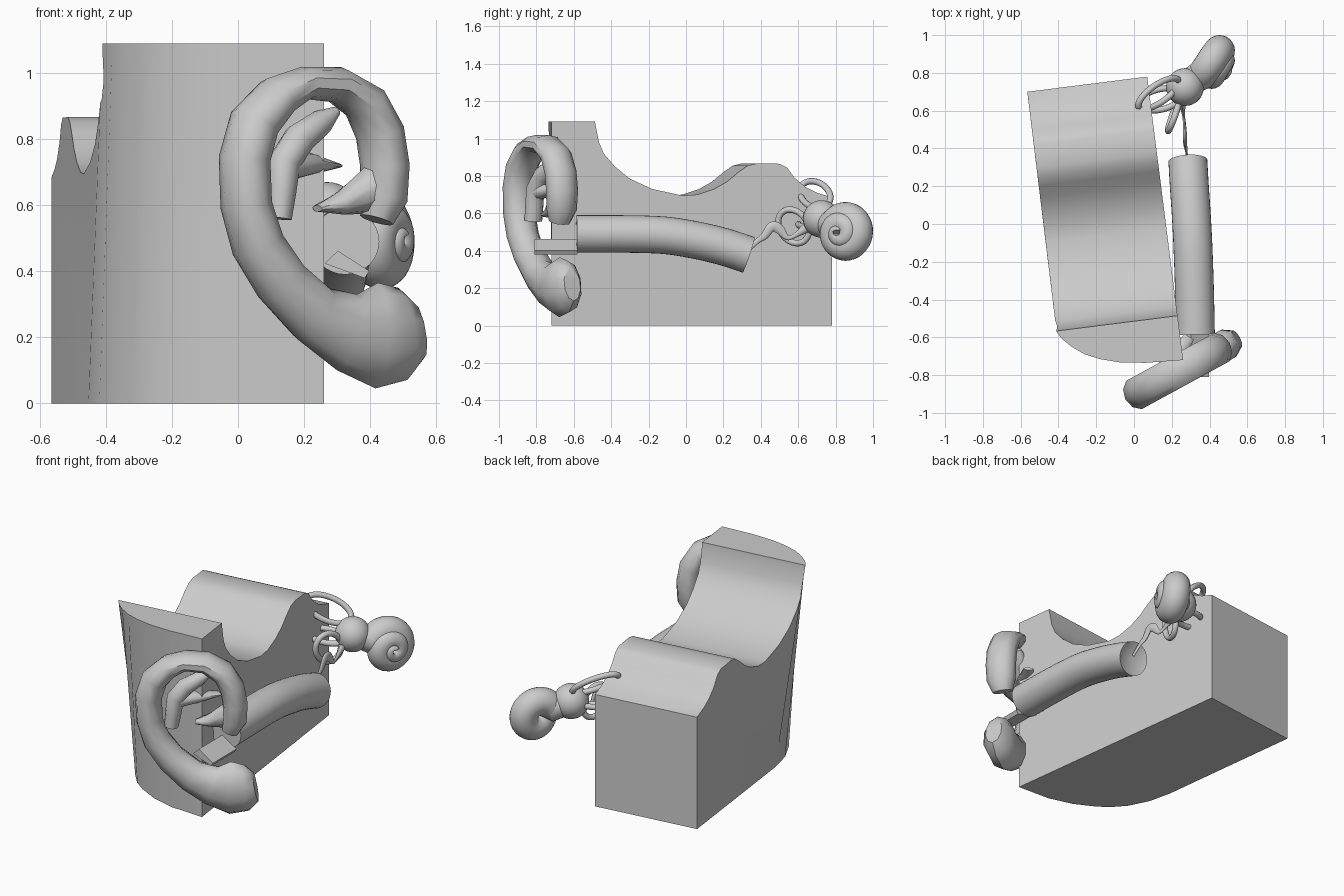
import bpy, bmesh, math
from mathutils import Vector as V

if "Cube" in bpy.data.objects:
    bpy.data.objects.remove(bpy.data.objects["Cube"])

grey = bpy.data.materials.new("plain grey")
grey.diffuse_color = (0.6, 0.6, 0.6, 1)
grey.use_nodes = True
grey.node_tree.nodes["Principled BSDF"].inputs["Base Color"].default_value = grey.diffuse_color


def finish(bm, name, angle=40):
    bmesh.ops.recalc_face_normals(bm, faces=bm.faces)
    me = bpy.data.meshes.new(name)
    bm.to_mesh(me)
    bm.free()
    me.materials.append(grey)
    ob = bpy.data.objects.new(name, me)
    bpy.context.collection.objects.link(ob)
    smooth(ob, angle)
    return ob


def smooth(ob, angle):
    ob.data.shade_smooth()
    ob.data.set_sharp_from_angle(angle=math.radians(angle))


def loft(rings, name, closed=False, angle=40, tip=None):
    """Skin a list of rings; cap the ends, optionally with a cone to tip."""
    bm = bmesh.new()
    vs = [[bm.verts.new(p) for p in r] for r in rings]
    n = len(vs[0])
    pairs = list(zip(vs, vs[1:])) + ([(vs[-1], vs[0])] if closed else [])
    for a, b in pairs:
        for i in range(n):
            j = (i + 1) % n
            bm.faces.new((a[i], a[j], b[j], b[i]))
    if not closed:
        bm.faces.new(vs[0])
        if tip:
            t = bm.verts.new(tip)
            for i in range(n):
                bm.faces.new((vs[-1][i], vs[-1][(i + 1) % n], t))
        else:
            bm.faces.new(vs[-1])
    return finish(bm, name, angle)


def sweep(path, name, hint, sides=8, closed=False, angle=40, tip=None):
    """Path of (position, half width, half depth along hint)."""
    rings, n = [], len(path)
    for i, (p, a, b) in enumerate(path):
        if closed:
            t = path[(i + 1) % n][0] - path[i - 1][0]
        else:
            t = path[min(i + 1, n - 1)][0] - path[max(i - 1, 0)][0]
        t.normalize()
        side = t.cross(hint).normalized()
        up = side.cross(t)
        rings.append([p + side * a * math.cos(k * math.tau / sides)
                      + up * b * math.sin(k * math.tau / sides) for k in range(sides)])
    return loft(rings, name, closed, angle, tip)


def spline(pts, steps):
    """Catmull-Rom resampling of number tuples."""
    out = []
    for i in range(len(pts) - 1):
        q = [pts[max(0, min(len(pts) - 1, i + k))] for k in (-1, 0, 1, 2)]
        for s in range(steps):
            t = s / steps
            out.append(tuple(0.5 * (2 * b + (c - a) * t + (2 * a - 5 * b + 4 * c - d) * t * t
                                    + (3 * b - a - 3 * c + d) * t ** 3)
                             for a, b, c, d in zip(*q)))
    return out + [pts[-1]]


# temporal bone block: plan loft cut by the extruded top profile
back = [(0.07, 0.78), (-0.565, 0.70)]
top_plan = [(-.41, -.57), (-.38, -.61), (-.33, -.65), (-.26, -.69), (-.18, -.715),
            (-.08, -.732), (.06, -.735), (.26, -.72)]
low_plan = [(-.453, -.22), (-.42, -.36), (-.36, -.48), (-.29, -.56), (-.218, -.61),
            (-.10, -.67), (.05, -.71), (.26, -.72)]
bone = loft([[V((x, y, 0)) for x, y in back + low_plan],
             [V((x, y, 1.09)) for x, y in back + top_plan]], "bone_block")
profile = [(-1.2, -.2), (-1.2, 1.2), (-.49, 1.2), (-.485, 1.08), (-.465, .98), (-.44, .92),
           (-.38, .85), (-.30, .785), (-.18, .73), (-.02, .695), (.06, .70), (.15, .73),
           (.22, .77), (.28, .82), (.33, .855), (.38, .867), (.50, .865), (.54, .845),
           (.58, .79), (.64, .74), (.70, .71), (.78, .685), (1.1, .68), (1.1, -.2)]
cut = loft([[V((.07 + (.78 - y) * .127 - .635 * u, y - .08 * u, z)) for y, z in profile]
            for u in (-.4, 1.4)], "profile_cutter")
mod = bone.modifiers.new("shape", 'BOOLEAN')
mod.operation, mod.object, mod.solver = 'INTERSECT', cut, 'EXACT'
bpy.context.view_layer.objects.active = bone
bpy.ops.object.modifier_apply(modifier="shape")
bpy.data.objects.remove(cut)
smooth(bone, 30)

# outer ear: a tilted plane, parts given as (x, z, half width, half depth, offset to front)
C, S = math.cos(math.radians(28.6)), math.sin(math.radians(28.6))
FRONT = V((S, -C, 0))


def ear_part(pts, name):
    path = [(V((x, -.905 + x * S / C, z)) + FRONT * n, w, d) for x, z, w, d, n in pts]
    sweep(path, name, FRONT, sides=10, angle=45)


ear_part([(.42, .555, .05, .06, 0), (.44, .62, .07, .085, 0), (.445, .72, .07, .09, 0),
          (.43, .82, .07, .09, 0), (.385, .91, .065, .09, 0), (.30, .965, .055, .09, 0),
          (.20, .97, .05, .09, 0), (.12, .93, .065, .09, 0), (.05, .85, .075, .09, 0),
          (.02, .74, .075, .09, 0), (.025, .60, .075, .09, 0), (.06, .48, .08, .09, 0),
          (.13, .37, .085, .09, 0), (.23, .27, .095, .09, 0), (.33, .215, .12, .09, 0),
          (.42, .205, .16, .09, 0), (.50, .21, .14, .085, 0), (.545, .22, .09, .05, 0)],
         "ear_rim_and_lobe")
ear_part([(.13, .56, .04, .05, -.02), (.14, .64, .045, .05, -.02), (.15, .73, .05, .05, -.02),
          (.20, .80, .05, .05, -.03), (.27, .85, .04, .04, -.04), (.32, .885, .015, .02, -.05)],
         "ear_inner_fold")
ear_part([(.13, .71, .045, .05, -.02), (.24, .725, .035, .05, -.06),
          (.355, .72, .008, .03, -.13)], "ear_ridge")
ear_part([(.25, .59, .01, .03, -.02), (.32, .605, .035, .05, -.02),
          (.42, .65, .08, .06, 0)], "ear_lower_fold")

# small flap in front of the canal
a = math.radians(20)
flap = [V((.33 + x * math.cos(a) + z * math.sin(a), 0, .42 - x * math.sin(a) + z * math.cos(a)))
        for x, z in ((-.065, -.02), (.065, -.02), (.07, .005), (-.04, .03))]
loft([[p + V((0, y, 0)) for p in flap] for y in (-.81, -.58)], "canal_flap", angle=20)

# ear canal with a concave drum at the inner end
canal = spline([(.325, -.585, .49), (.32, -.35, .49), (.312, -.12, .483), (.303, .05, .457),
                (.293, .20, .422), (.285, .335, .378)], 5)
sweep([(V(p), .103, .1) for p in canal], "ear_canal", V((0, 0, 1)), sides=32,
      tip=V((.285, .30, .40)))

# thin chain of small bones
chain = spline([(.283, .33, .40, .010, .006), (.278, .38, .45, .014, .006),
                (.272, .42, .48, .020, .010), (.270, .46, .53, .026, .012),
                (.268, .50, .515, .026, .010), (.266, .54, .47, .014, .008),
                (.262, .58, .48, .012, .008), (.255, .64, .52, .026, .020)], 4)
sweep([(V(p[:3]), p[3], p[4]) for p in chain], "small_bone_chain", V((1, 0, 0)), sides=10)

# three looped canals of the inner ear
loops = [("upper_loop", (.13, .69, .70), (-.105, -.05, .065), (.02, .065, .03)),
         ("rear_loop", (.21, .575, .53), (-.03, -.08, 0), (0, .02, -.09)),
         ("side_loop", (.14, .66, .55), (-.11, -.02, .01), (0, .055, .015))]
for name, c, u, w in loops:
    c, u, w = V(c), V(u), V(w)
    path = [(c + u * math.cos(k * math.tau / 40) + w * math.sin(k * math.tau / 40), .017, .017)
            for k in range(40)]
    sweep(path, name, u.cross(w).normalized(), sides=12, closed=True)

# rounded chamber joining loops and spiral
bm = bmesh.new()
bmesh.ops.create_uvsphere(bm, u_segments=28, v_segments=18, radius=.1)
bmesh.ops.translate(bm, verts=bm.verts, vec=(.27, .725, .57))
finish(bm, "inner_chamber")

# spiral shell: two turns shrinking toward the front right
axis, across, up = V((.88, -.47, 0)), V((.47, .88, 0)), V((0, 0, 1))
centre, path = V((.42, .85, .495)), [(V((.29, .75, .56)), .07, .07)]
N = 80
for k in range(N + 1):
    t = k / N
    ang = math.radians(155 - 800 * t)
    rad = .085 * (1 - t) ** 0.8 + .006
    tube = .082 * (1 - t) + .022
    tube = min(tube, .08)
    p = centre + axis * (-.025 + .115 * t) + (across * math.cos(ang) + up * math.sin(ang)) * rad
    path.append((p, tube, tube))
sweep(path, "spiral_shell", axis, sides=24, angle=60)
